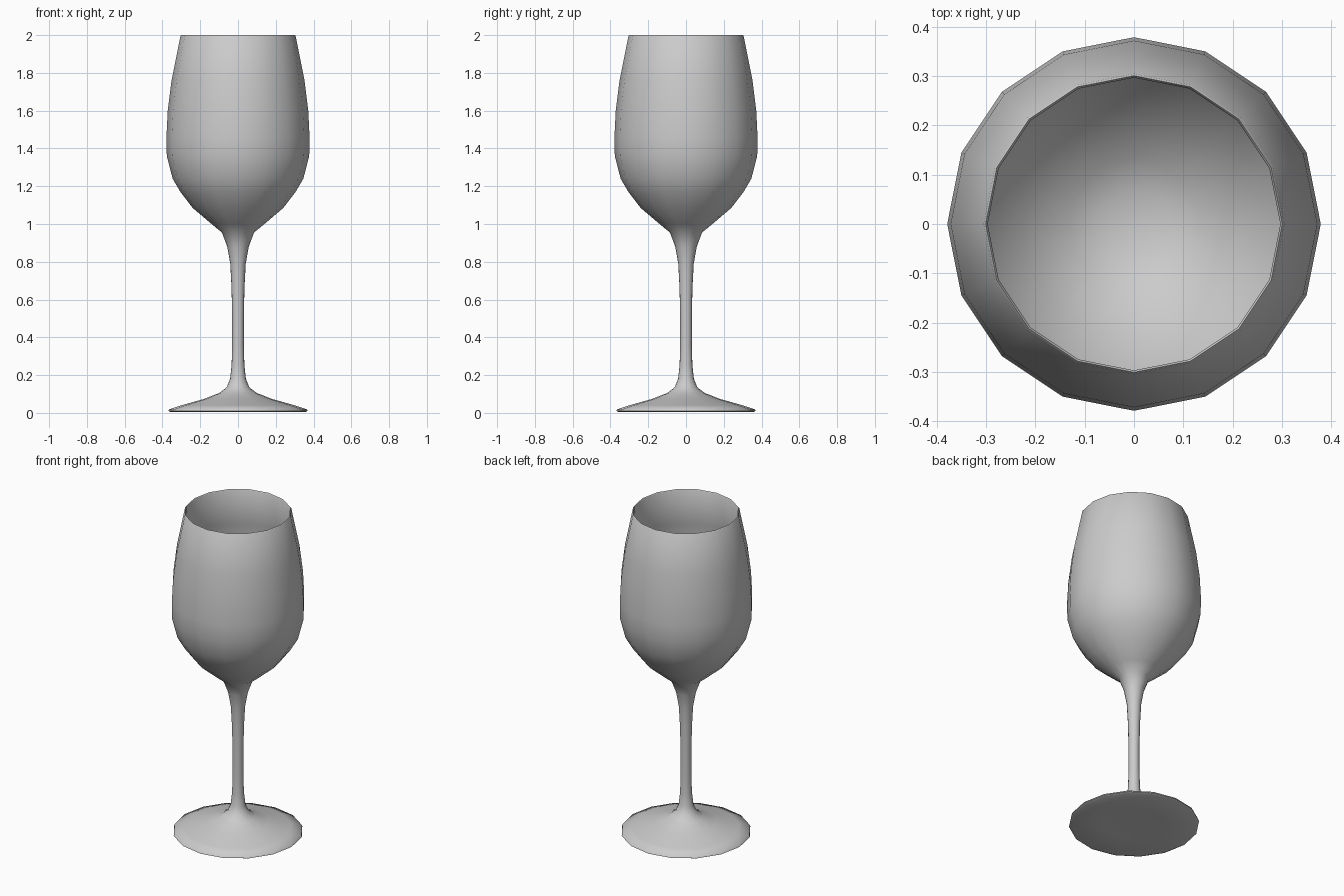
import bpy, bmesh, math
from mathutils import Matrix, Vector

cube = bpy.data.objects.get("Cube")
if cube:
    bpy.data.objects.remove(cube, do_unlink=True)

SIDES = 16

# Half profiles as (radius, height), from the underside up to the rim and back down inside
foot = [(0, .012), (.18, .008), (.355, .004), (.368, .01), (.366, .018), (.3, .04),
        (.18, .074), (.1, .105), (.06, .135)]
stem = [(.042, .18), (.034, .25), (.031, .35), (.031, .5), (.034, .66), (.041, .79),
        (.057, .88), (.085, .955)]
bowl = [(.14, 1.0), (.24, 1.085), (.305, 1.17), (.346, 1.24), (.377, 1.36), (.379, 1.46),
        (.372, 1.6), (.352, 1.76), (.305, 1.995)]
rim = [(.301, 2.0), (.297, 1.995)]
# The inside follows the bowl at the thickness of the glass
inside = [(r - .009, z + .006) for r, z in reversed(bowl[:-1])] + [(.07, .985), (0, .975)]

glass = bpy.data.materials.new("Glass Grey")
glass.use_nodes = True
colour = (.6, .6, .6, 1)
glass.diffuse_color = colour
glass.node_tree.nodes["Principled BSDF"].inputs["Base Color"].default_value = colour


def lathe(name, profile, material):
    """Turn a half profile around the z axis."""
    bm = bmesh.new()
    verts = [bm.verts.new((r, 0, z)) for r, z in profile]
    edges = [bm.edges.new(pair) for pair in zip(verts, verts[1:])]
    bmesh.ops.spin(bm, geom=verts + edges, cent=(0, 0, 0), axis=(0, 0, 1),
                   angle=math.tau, steps=SIDES)
    bmesh.ops.remove_doubles(bm, verts=bm.verts, dist=.0005)
    bmesh.ops.recalc_face_normals(bm, faces=bm.faces)
    mesh = bpy.data.meshes.new(name)
    bm.to_mesh(mesh)
    bm.free()
    mesh.materials.append(material)
    obj = bpy.data.objects.new(name, mesh)
    bpy.context.collection.objects.link(obj)
    bpy.ops.object.select_all(action='DESELECT')
    obj.select_set(True)
    bpy.context.view_layer.objects.active = obj
    bpy.ops.object.shade_smooth_by_angle(angle=math.radians(75))
    return obj


# Foot, stem and bowl flow into one another as one turned body
lathe("stemmed_glass", foot + stem + bowl + rim + inside, glass)
